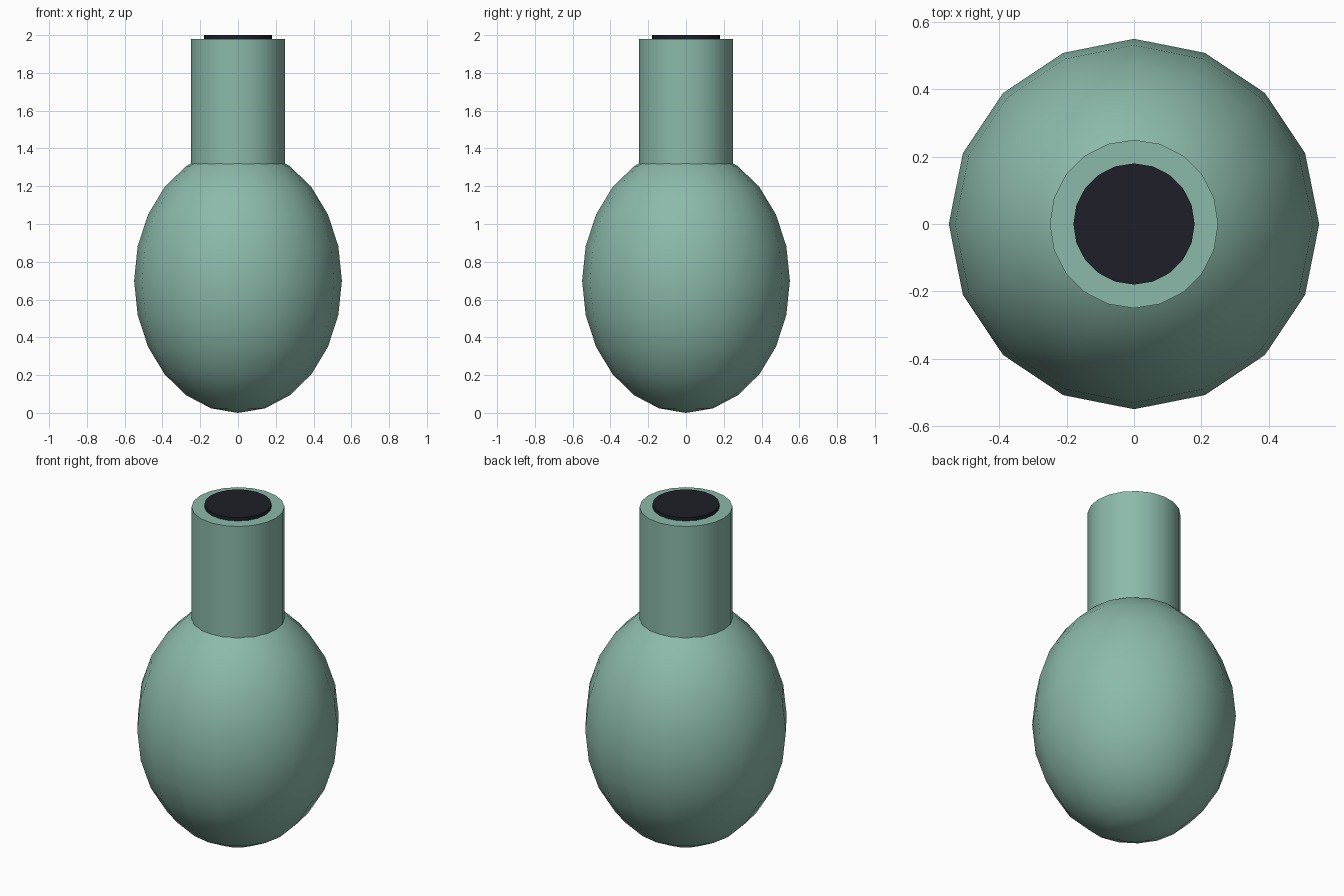
import bpy
import math

if "Cube" in bpy.data.objects:
    bpy.data.objects.remove(bpy.data.objects["Cube"])


def material(name, color):
    mat = bpy.data.materials.new(name)
    mat.diffuse_color = (*color, 1)
    mat.use_nodes = True
    mat.node_tree.nodes["Principled BSDF"].inputs["Base Color"].default_value = mat.diffuse_color
    return mat


def finish(name, mat):
    obj = bpy.context.object
    obj.name = name
    obj.data.materials.append(mat)
    bpy.ops.object.shade_smooth_by_angle(angle=math.radians(40))
    return obj


def cylinder(name, radius, bottom, top, mat):
    bpy.ops.mesh.primitive_cylinder_add(vertices=20, radius=radius, depth=top - bottom,
                                        location=(0, 0, (bottom + top) / 2))
    return finish(name, mat)


glaze = material("green_glaze", (0.26, 0.49, 0.40))
dark = material("dark_opening", (0.013, 0.014, 0.021))

# Egg-shaped body
bpy.ops.mesh.primitive_uv_sphere_add(segments=16, ring_count=12, radius=1, location=(0, 0, 0.7))
bpy.context.object.scale = (0.55, 0.55, 0.7)
bpy.ops.object.transform_apply(location=False, rotation=False, scale=True)
finish("vase_body", glaze)

# Straight neck and the dark disc at its mouth
cylinder("vase_neck", 0.25, 1.18, 1.98, glaze)
cylinder("vase_mouth", 0.18, 1.96, 2.0, dark)
